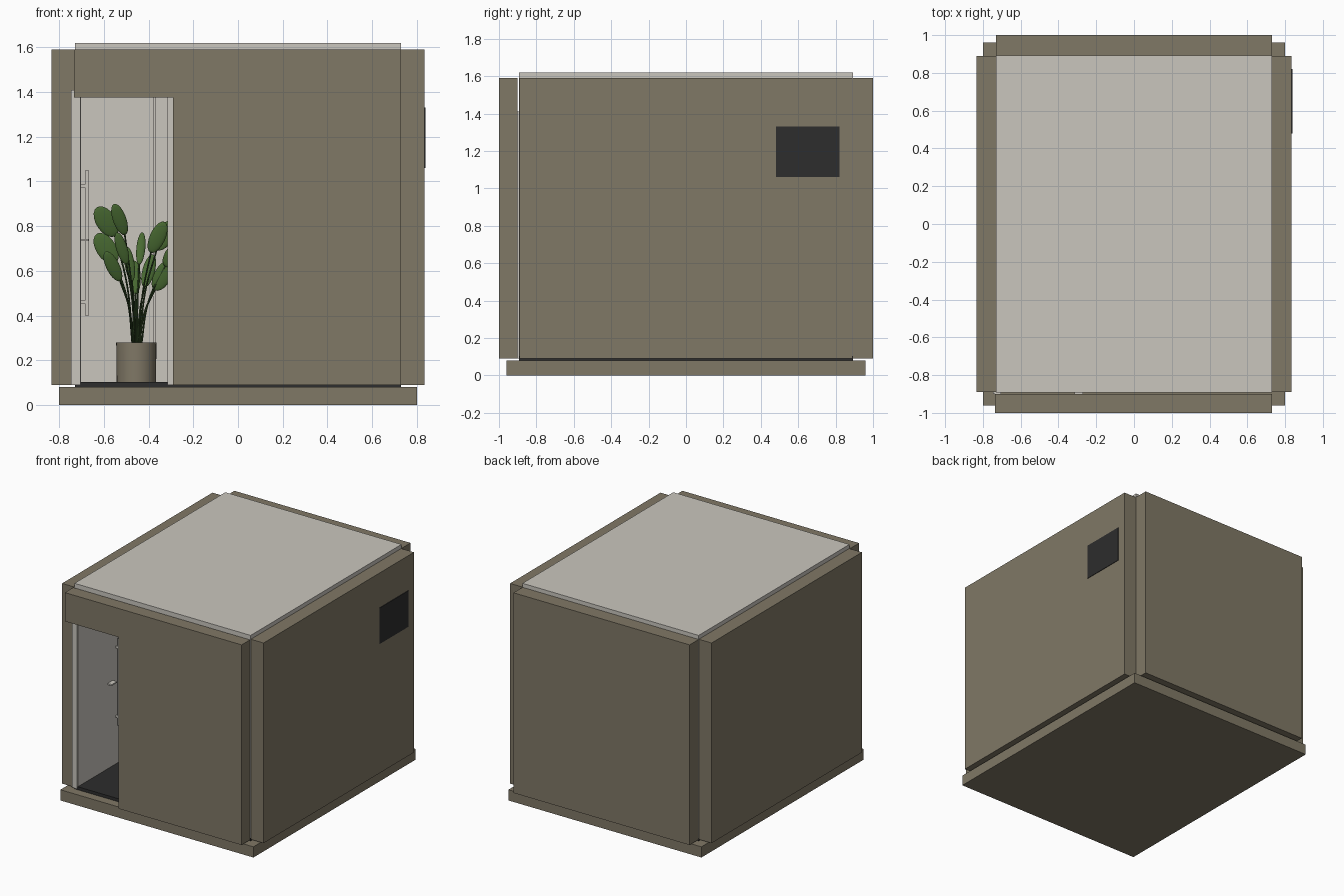
import bpy, bmesh, random
from math import radians, cos, sin, tau
from mathutils import Vector, Matrix

random.seed(4)
cube = bpy.data.objects.get("Cube")
if cube:
    bpy.data.objects.remove(cube)


def material(name, r, g, b):
    m = bpy.data.materials.new(name)
    m.use_nodes = True
    m.diffuse_color = (r, g, b, 1)
    m.node_tree.nodes["Principled BSDF"].inputs["Base Color"].default_value = (r, g, b, 1)
    return m


TAUPE = material("taupe cladding", 0.216, 0.188, 0.133)
LIGHT = material("pale grey", 0.59, 0.565, 0.515)
DARK = material("charcoal", 0.026, 0.026, 0.026)
GREEN = material("leaf green", 0.066, 0.145, 0.032)
STEM = material("stem green", 0.025, 0.055, 0.015)


def finish(name, bm, mat, smooth=False):
    bmesh.ops.recalc_face_normals(bm, faces=bm.faces)
    me = bpy.data.meshes.new(name)
    bm.to_mesh(me)
    bm.free()
    me.materials.append(mat)
    ob = bpy.data.objects.new(name, me)
    bpy.context.collection.objects.link(ob)
    if smooth:
        bpy.ops.object.select_all(action="DESELECT")
        ob.select_set(True)
        bpy.context.view_layer.objects.active = ob
        bpy.ops.object.shade_smooth_by_angle(angle=radians(40))
    return ob


def box(name, mat, x, y, z):
    """Box from (low, high) ranges on each axis."""
    bm = bmesh.new()
    bmesh.ops.create_cube(bm, size=1)
    for v in bm.verts:
        v.co = [r[0] if c < 0 else r[1] for c, r in zip(v.co, (x, y, z))]
    return finish(name, bm, mat)


def front_prism(name, mat, outline, y0, y1):
    """Outline in x and z, extruded from y0 to y1."""
    bm = bmesh.new()
    face = bm.faces.new([bm.verts.new((x, y0, z)) for x, z in outline])
    ext = bmesh.ops.extrude_face_region(bm, geom=[face])
    moved = [g for g in ext["geom"] if isinstance(g, bmesh.types.BMVert)]
    bmesh.ops.translate(bm, vec=(0, y1 - y0, 0), verts=moved)
    return finish(name, bm, mat)


W, D = 0.73, 0.893            # half width and depth of the inner cabin
LOW, TOP, ROOF = 0.09, 1.59, 1.62
T = 0.028                     # inner wall thickness
DOOR_R, DOOR_TOP = -0.29, 1.375
JAMB = -0.315

# Base and floor
box("base_slab", TAUPE, (-0.8, 0.8), (-0.96, 0.96), (0, 0.08))
box("floor", DARK, (-W, W), (-D, D), (0.08, 0.103))

# Inner cabin walls and roof
for side, s in (("left", 1), ("right", -1)):
    box(side + "_inner_wall", LIGHT, sorted((s * W, s * (W - T))), (-D, D), (0.103, TOP))
box("back_inner_wall", LIGHT, (T - W, W - T), (D - T, D), (0.103, TOP))
front_prism("front_inner_wall", LIGHT,
            [(JAMB, 0.103), (W - T, 0.103), (W - T, TOP), (T - W, TOP),
             (T - W, DOOR_TOP + 0.005), (JAMB, DOOR_TOP + 0.005)], -D, T - D)
box("roof", LIGHT, (-W, W), (-D, D), (TOP, ROOF))

# Door frame
box("door_frame_hinge_side", LIGHT, (-0.747, -0.705), (-0.9, -0.86), (LOW, 1.41))
box("door_frame_latch_side", LIGHT, (JAMB, -0.27), (-0.9, -0.86), (LOW, 1.41))

# Cladding panels
for side, s in (("left", 1), ("right", -1)):
    box(side + "_panel", TAUPE, sorted((s * W, s * 0.835)), (-0.89, 0.89), (LOW, TOP))
box("back_panel", TAUPE, (-W, W), (D, 1), (LOW, TOP))
front_prism("front_panel", TAUPE,
            [(DOOR_R, LOW), (W, LOW), (W, TOP), (-0.735, TOP),
             (-0.735, DOOR_TOP), (DOOR_R, DOOR_TOP)], -1, -D - 0.008)

# Vent plate
box("side_vent", DARK, (0.832, 0.839), (0.48, 0.82), (1.06, 1.33))

# Interior partition
box("partition", LIGHT, (-0.38, -0.37), (0.5, D - T), (0.103, TOP))

# Pull handle with brackets and a latch
box("handle_bar", LIGHT, (-0.685, -0.667), (-0.45, -0.43), (0.4, 1.05))
for i, z in enumerate((0.46, 0.98)):
    box(f"handle_bracket_{i + 1}", LIGHT, (-0.703, -0.67), (-0.447, -0.433), (z - 0.007, z + 0.007))
box("door_latch", LIGHT, (-0.703, -0.668), (-0.54, -0.48), (0.733, 0.743))

# Plant pot
PX, PY, RIM = -0.455, 0.12, 0.28
bm = bmesh.new()
rings = []
for r, z in ((0.088, 0.103), (0.09, RIM), (0.08, RIM), (0.08, RIM - 0.02)):
    rings.append([bm.verts.new((PX + r * cos(tau * i / 32), PY + r * sin(tau * i / 32), z))
                  for i in range(32)])
for a, b in zip(rings, rings[1:]):
    for i in range(32):
        j = (i + 1) % 32
        bm.faces.new((a[i], a[j], b[j], b[i]))
bm.faces.new(rings[0])
bm.faces.new(rings[-1])
finish("plant_pot", bm, TAUPE, smooth=True)

# Plant: leaf centre as x and z, then half width
LEAVES = [(-0.59, 0.82, 0.045), (-0.53, 0.83, 0.03), (-0.59, 0.7, 0.045),
          (-0.52, 0.7, 0.025), (-0.56, 0.62, 0.03), (-0.485, 0.63, 0.022),
          (-0.435, 0.7, 0.02), (-0.46, 0.57, 0.025), (-0.4, 0.6, 0.028),
          (-0.36, 0.75, 0.035), (-0.325, 0.76, 0.04), (-0.335, 0.58, 0.04),
          (-0.28, 0.68, 0.04)]
stems = bpy.data.curves.new("plant_stems", "CURVE")
stems.dimensions = "3D"
stems.bevel_depth = 0.004
stems.bevel_resolution = 1
stems.materials.append(STEM)
bm = bmesh.new()
for i, (x, z, half) in enumerate(LEAVES):
    y = PY + random.uniform(-0.14, 0.14)
    root = Vector((PX + (x - PX) * 0.12, PY + (y - PY) * 0.12, RIM - 0.02))
    centre = Vector((x, y, z))
    lean = Vector(((x - PX) * 1.2, (y - PY) * 0.8, 0.25)).normalized()
    base = centre - lean * 0.07
    middle = root.lerp(base, 0.5) + Vector(((PX - x) * 0.12, 0, 0.02))
    spline = stems.splines.new("BEZIER")
    spline.bezier_points.add(2)
    for p, co in zip(spline.bezier_points, (root, middle, base)):
        p.co = co
        p.handle_left_type = p.handle_right_type = "AUTO"
    side = lean.cross(Vector((0, 1, 0))).normalized()
    flat = side.cross(lean)
    turn = Matrix((side, flat, lean)).transposed().to_4x4()
    bmesh.ops.create_uvsphere(
        bm, u_segments=16, v_segments=10, radius=1,
        matrix=Matrix.Translation(centre) @ turn @ Matrix.Diagonal((half, 0.009, 0.078, 1)))
finish("plant_leaves", bm, GREEN, smooth=True)
bpy.context.collection.objects.link(bpy.data.objects.new("plant_stems", stems))
